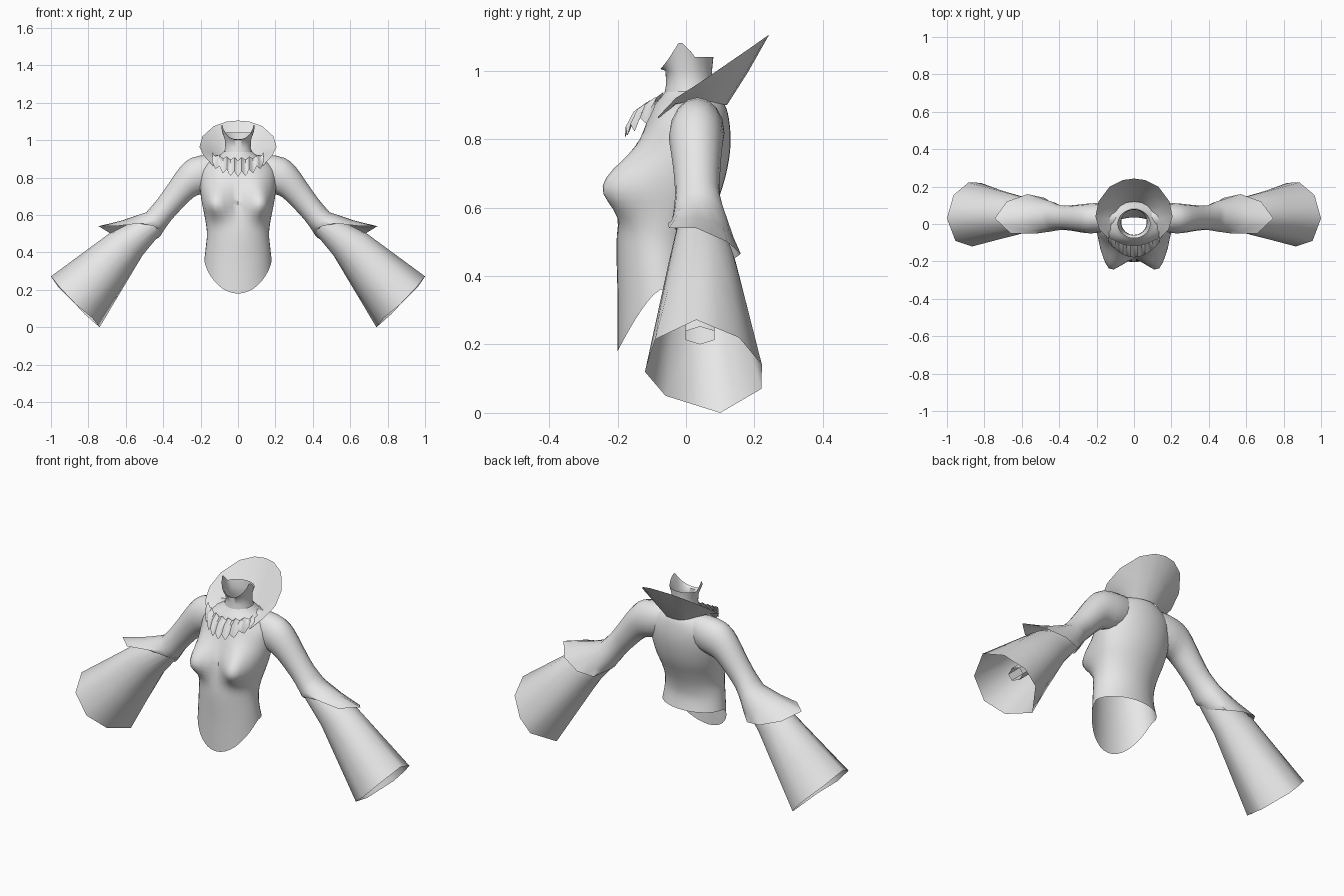
import bpy, bmesh, math
from mathutils import Vector

if "Cube" in bpy.data.objects:
    bpy.data.objects.remove(bpy.data.objects["Cube"])

cloth = bpy.data.materials.new("light_grey_cloth")
cloth.diffuse_color = (0.8, 0.8, 0.8, 1)
cloth.use_nodes = True
cloth.node_tree.nodes["Principled BSDF"].inputs["Base Color"].default_value = cloth.diffuse_color


def loft(name, rows, closed=True, mirror=False, angle=60):
    """Skin a list of equally long point rows."""
    bm = bmesh.new()
    vr = [[bm.verts.new(p) for p in r] for r in rows]
    n = len(rows[0])
    for a, b in zip(vr, vr[1:]):
        for i in range(n if closed else n - 1):
            j = (i + 1) % n
            bm.faces.new((a[i], a[j], b[j], b[i]))
    bmesh.ops.recalc_face_normals(bm, faces=bm.faces)
    me = bpy.data.meshes.new(name)
    bm.to_mesh(me)
    bm.free()
    me.materials.append(cloth)
    ob = bpy.data.objects.new(name, me)
    bpy.context.collection.objects.link(ob)
    if mirror:
        m = ob.modifiers.new("mirror", 'MIRROR')
        m.use_clip = True
    bpy.ops.object.select_all(action='DESELECT')
    ob.select_set(True)
    bpy.context.view_layer.objects.active = ob
    bpy.ops.object.shade_smooth_by_angle(angle=math.radians(angle))
    return ob


def smooth_rows(keys, steps):
    """Catmull-Rom interpolation of profile rows."""
    k = [Vector(q) for q in keys]
    out = []
    for i in range(len(k) - 1):
        p0, p1, p2, p3 = k[max(i - 1, 0)], k[i], k[i + 1], k[min(i + 2, len(k) - 1)]
        for s in range(steps):
            t = s / steps
            out.append(0.5 * (2 * p1 + (p2 - p0) * t + (2 * p0 - 5 * p1 + 4 * p2 - p3) * t * t
                              + (3 * p1 - p0 - 3 * p2 + p3) * t ** 3))
    return out + [k[-1]]


def oval(hw, yf, yb, z, n=40):
    cy, ry = (yf + yb) / 2, (yb - yf) / 2
    return [Vector((hw * math.cos(2 * math.pi * i / n),
                    cy - ry * math.sin(2 * math.pi * i / n), z)) for i in range(n)]


# --- bodice: height, half width, front y, back y
body = [(0.36, .180, -.200, .050), (0.43, .172, -.200, .035), (0.50, .166, -.203, .045),
        (0.57, .174, -.193, .070), (0.64, .188, -.170, .100), (0.71, .200, -.155, .120),
        (0.78, .205, -.138, .130), (0.84, .198, -.118, .128), (0.89, .155, -.098, .118),
        (0.92, .100, -.075, .100), (0.94, .075, -.060, .085)]
rows = []
for z, hw, yf, yb in smooth_rows([(*b,) for b in body], 3):
    ring = oval(hw, yf, yb, z)
    for i, p in enumerate(ring):
        front = max(0, math.sin(2 * math.pi * i / len(ring)))
        # bust
        s = 0.075 if z < 0.66 else 0.10
        w = math.exp(-((abs(p.x) - .105) / .07) ** 2 - ((z - .66) / s) ** 2) * min(1, front * 2.2)
        p.y -= .10 * w
        p.x += math.copysign(.022 * w, p.x) if abs(p.x) > .05 else 0
        # pointed front hem
        if z < 0.5:
            p.z -= .18 * front ** 1.35 * (.5 - z) / .14
    rows.append(ring)
loft("bodice", rows)

# --- neck band with two raised points
neck = [oval(.085, -.068, .09, .91), oval(.068, -.058, .078, .96), oval(.070, -.06, .076, 1.0)]
top = oval(.088, -.076, .08, 1.04)
for p in top:
    if p.y < -.018:
        p.z = 1.005 + .083 * ((p.y + .076) / .058) ** 1.2
    elif p.y < .026:
        p.z = 1.088 - .043 * (p.y + .018) / .044
loft("neck_band", neck + [top])

# --- wide standing collar, open at the front
base = [(0, .12, .90), (.04, .115, .90), (.075, .095, .905), (.1, .06, .91),
        (.105, .02, .91), (.1, -.03, .90), (.1, -.075, .86)]
rim = [(0, .243, 1.105), (.06, .235, 1.10), (.13, .20, 1.075), (.19, .12, 1.02),
       (.206, .04, .965), (.185, -.03, .92), (.135, -.082, .865)]
base, rim = [Vector(p) for p in base], [Vector(p) for p in rim]
mid = [a.lerp(b, .5) - Vector((0, 0, .006)) for a, b in zip(base, rim)]
loft("collar", [base, mid, rim], closed=False, mirror=True)

# --- jagged lace trim on the chest
N = 28
upper, middle, lower = [], [], []
for i in range(N + 1):
    x = -.14 + .28 * i / N
    a = (abs(x) / .14) ** 2
    zig = (0, .012, .03, .014)[abs(i - N // 2) % 4]
    u = Vector((x, -.115 + .05 * a, .893 + .03 * a + zig * .5))
    l = Vector((x, -.178 + .085 * a, .805 + .055 * a + zig))
    upper.append(u)
    lower.append(l)
    middle.append(u.lerp(l, .5) + Vector((0, -.008, .008)))
loft("lace_trim", [upper, middle, lower], closed=False)


# --- sleeves
def tube_ring(tx, tz, bx, bz, y0, y1, n=16):
    """Ring from its top and bottom points and its y range, starting on top."""
    c = Vector(((tx + bx) / 2, (y0 + y1) / 2, (tz + bz) / 2))
    up = Vector(((tx - bx) / 2, 0, (tz - bz) / 2))
    side = Vector((0, (y1 - y0) / 2, 0))
    return [c + up * math.cos(2 * math.pi * i / n) + side * math.sin(2 * math.pi * i / n)
            for i in range(n)]


def double(pts):
    """Insert midpoints into a closed outline."""
    v = [Vector(p) for p in pts]
    return [q for i, p in enumerate(v) for q in (p, p.lerp(v[(i + 1) % len(v)], .5))]


cuff = double([(.745, .03, .54), (.68, .12, .50), (.57, .16, .465), (.48, .14, .45),
               (.43, .05, .475), (.44, -.03, .54), (.53, -.052, .555), (.66, -.05, .54)])
upper_keys = [(.08, .92, .11, .74, -.03, .10), (.16, .922, .17, .72, -.045, .112),
              (.25, .905, .22, .705, -.05, .11), (.31, .855, .255, .68, -.045, .105),
              (.37, .77, .30, .635, -.036, .10), (.43, .685, .355, .575, -.032, .10),
              (.49, .615, .395, .52, -.04, .12)]
upper_rings = [tube_ring(*k) for k in smooth_rows(upper_keys, 2)]
last = upper_rings[-1]
flare = [a.lerp(b, .5) - Vector((0, 0, .006)) for a, b in zip(last, cuff)]
loft("upper_sleeve", upper_rings + [flare, cuff], mirror=True)

bell = double([(1.0, .03, .272), (.965, .155, .22), (.885, .222, .14), (.82, .22, .07),
               (.74, .10, .0), (.78, -.06, .05), (.865, -.12, .12), (.955, -.09, .215)])
low_start = tube_ring(.47, .61, .39, .53, -.02, .10)
low_mid = tube_ring(.69, .50, .51, .385, -.05, .145)
half = [a.lerp(b, .5) for a, b in zip(low_mid, bell)]
loft("lower_sleeve", [low_start, low_mid, half, bell], mirror=True)

# --- narrow inner sleeve ending at the wrist
loft("inner_sleeve", [tube_ring(.47, .57, .42, .52, -.005, .085, 6),
                      tube_ring(.82, .252, .775, .20, -.008, .09, 6)], mirror=True)
